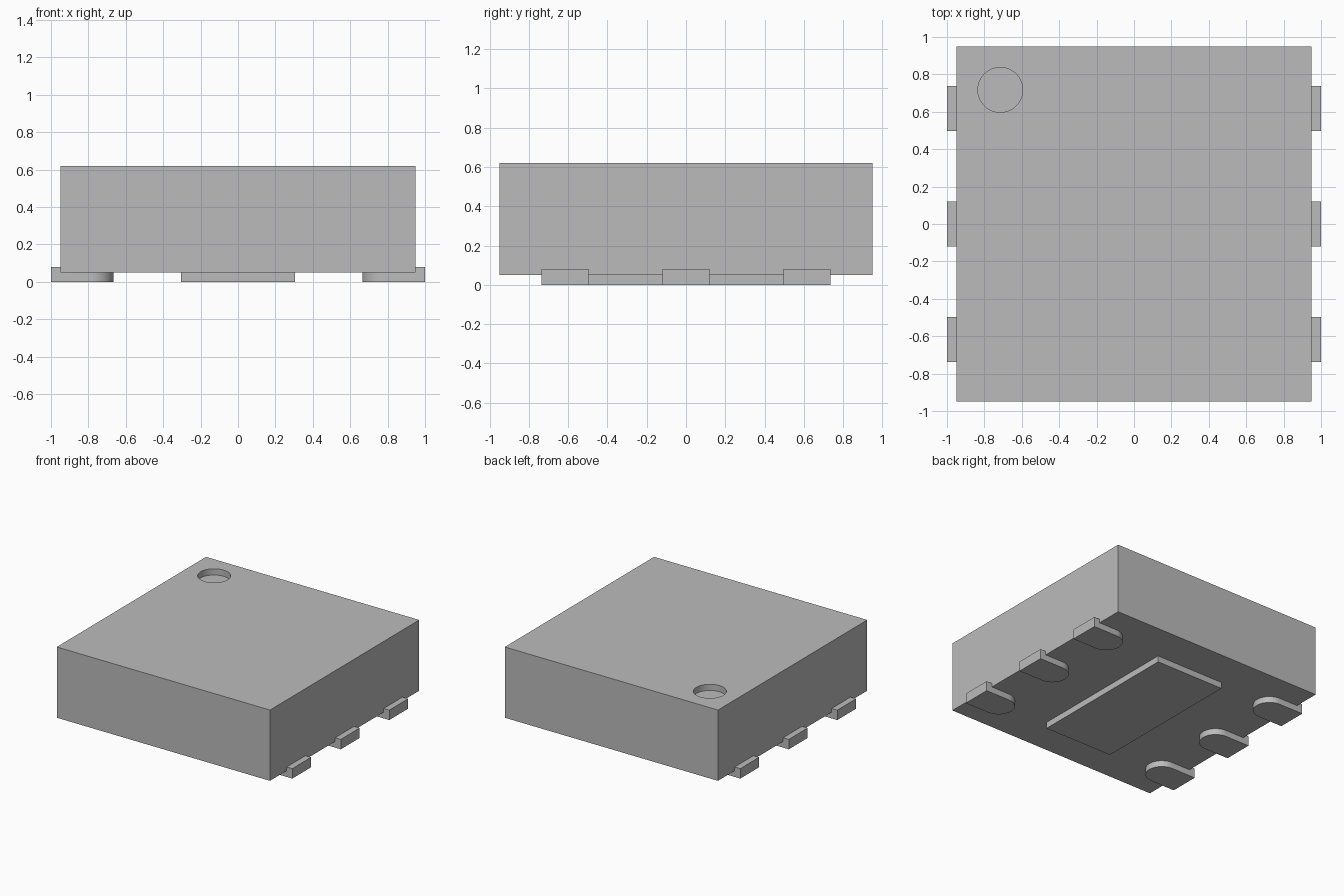
import bpy
import bmesh
from math import cos, sin, pi, radians

cube = bpy.data.objects.get("Cube")
if cube:
    bpy.data.objects.remove(cube, do_unlink=True)

grey = bpy.data.materials.new("neutral_grey")
grey.use_nodes = True
GREY = (0.5, 0.5, 0.5, 1)
grey.diffuse_color = GREY
grey.node_tree.nodes["Principled BSDF"].inputs["Base Color"].default_value = GREY


def extrude_profile(name, points, z0, z1):
    """Solid prism from a flat outline."""
    bm = bmesh.new()
    face = bm.faces.new([bm.verts.new((x, y, z0)) for x, y in points])
    top = bmesh.ops.extrude_face_region(bm, geom=[face])["geom"]
    verts = [v for v in top if isinstance(v, bmesh.types.BMVert)]
    bmesh.ops.translate(bm, verts=verts, vec=(0, 0, z1 - z0))
    bmesh.ops.recalc_face_normals(bm, faces=bm.faces)
    mesh = bpy.data.meshes.new(name)
    bm.to_mesh(mesh)
    bm.free()
    mesh.materials.append(grey)
    obj = bpy.data.objects.new(name, mesh)
    bpy.context.collection.objects.link(obj)
    return obj


def rectangle(hx, hy):
    return [(-hx, -hy), (hx, -hy), (hx, hy), (-hx, hy)]


def arc(cx, cy, r, start, end, steps):
    angles = [start + (end - start) * i / steps for i in range(steps + 1)]
    return [(cx + r * cos(a), cy + r * sin(a)) for a in angles]


def smooth(obj):
    bpy.ops.object.select_all(action="DESELECT")
    obj.select_set(True)
    bpy.context.view_layer.objects.active = obj
    bpy.ops.object.shade_smooth_by_angle(angle=radians(30))


# Package body with the round orientation dimple
body = extrude_profile("package_body", rectangle(0.95, 0.95), 0.05, 0.62)
cutter = extrude_profile("dimple_cutter",
                         arc(-0.715, 0.717, 0.12, 0, 2 * pi, 48)[:-1], 0.57, 0.7)
cut = body.modifiers.new("dimple", "BOOLEAN")
cut.operation = "DIFFERENCE"
cut.solver = "EXACT"
cut.object = cutter
bpy.context.view_layer.objects.active = body
bpy.ops.object.modifier_apply(modifier=cut.name)
bpy.data.objects.remove(cutter, do_unlink=True)
smooth(body)

# Thermal pad under the body
extrude_profile("thermal_pad", rectangle(0.305, 0.64), 0, 0.05)

# Contacts with rounded inner ends, three on each side
R = 0.12
for side, sign in (("left", 1), ("right", -1)):
    for place, y in (("front", -0.617), ("middle", 0), ("back", 0.617)):
        outline = [(1, y - R), (1, y + R)]
        outline += arc(0.665 + R, y, R, pi / 2, 3 * pi / 2, 24)
        contact = extrude_profile(f"contact_{side}_{place}",
                                  [(sign * px, py) for px, py in outline], 0, 0.08)
        smooth(contact)
